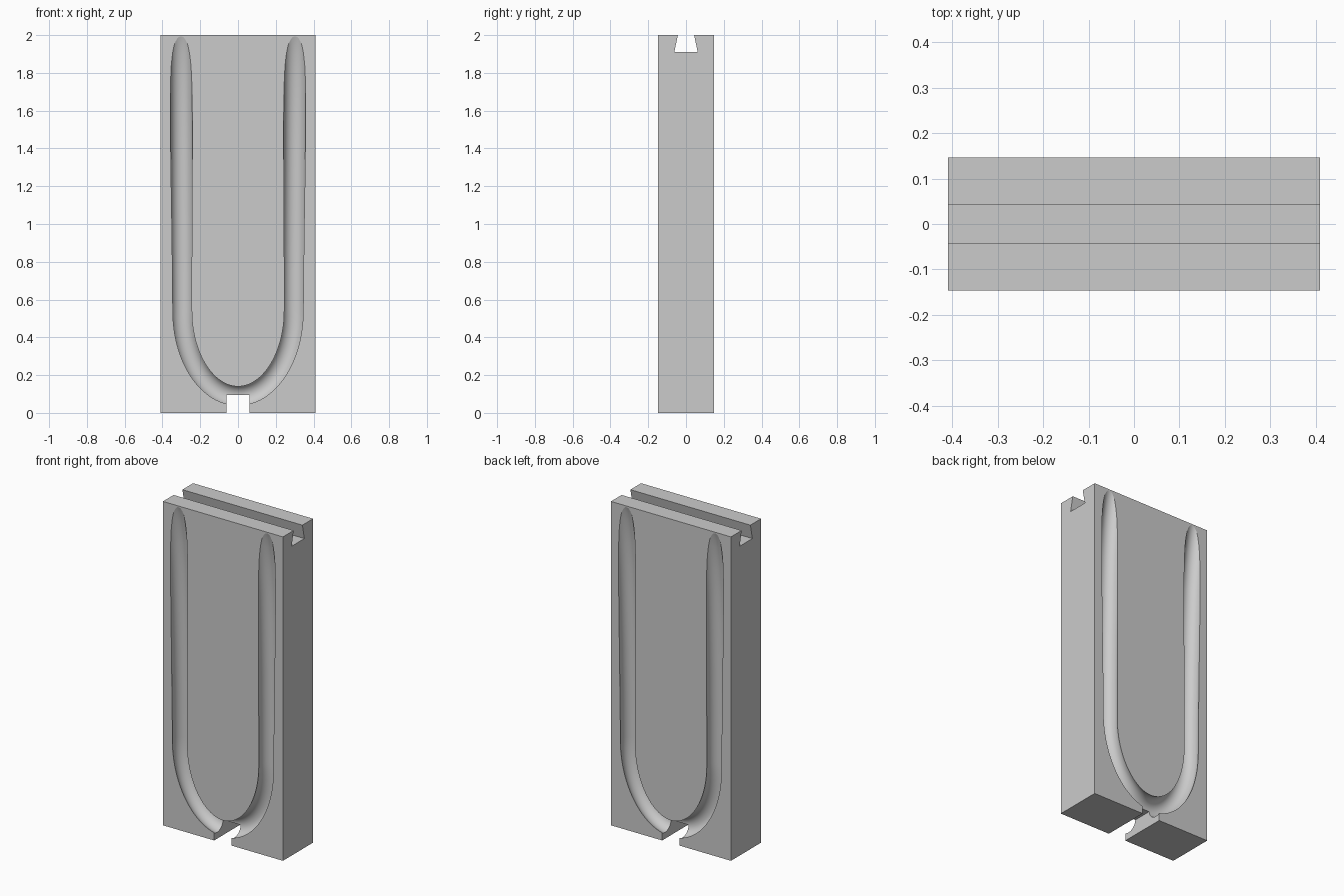
import bpy, bmesh, math
from mathutils import Vector

if "Cube" in bpy.data.objects:
    bpy.data.objects.remove(bpy.data.objects["Cube"])

HALF_W, HALF_D, HEIGHT = 0.41, 0.147, 2.0
TUBE_R, SIDES = 0.058, 48

grey = bpy.data.materials.new("plain grey")
grey.use_nodes = True
grey.diffuse_color = (0.6, 0.6, 0.6, 1)
grey.node_tree.nodes["Principled BSDF"].inputs["Base Color"].default_value = grey.diffuse_color


def make_object(name, bm):
    bmesh.ops.recalc_face_normals(bm, faces=bm.faces)
    mesh = bpy.data.meshes.new(name)
    bm.to_mesh(mesh)
    bm.free()
    mesh.materials.append(grey)
    obj = bpy.data.objects.new(name, mesh)
    bpy.context.collection.objects.link(obj)
    return obj


def extrude_along(name, points, offset):
    bm = bmesh.new()
    face = bm.faces.new([bm.verts.new(p) for p in points])
    new = bmesh.ops.extrude_face_region(bm, geom=[face])["geom"]
    bmesh.ops.translate(bm, vec=offset, verts=[v for v in new if isinstance(v, bmesh.types.BMVert)])
    return make_object(name, bm)


# Block with a dovetail rail slot along its top
half = [(HALF_D, 0), (HALF_D, HEIGHT), (0.043, HEIGHT), (0.062, 1.91)]
outline = half + [(-y, z) for y, z in reversed(half)]
block = extrude_along("channel_block", [(-HALF_W, y, z) for y, z in outline], (2 * HALF_W, 0, 0))

# Notch through the bottom
notch = extrude_along("notch_cutter",
                      [(-0.06, -0.3, -0.1), (0.06, -0.3, -0.1), (0.06, -0.3, 0.095), (-0.06, -0.3, 0.095)],
                      (0, 0.6, 0))

# Half of the U path as (x, z, sunk depth): elliptical bend, then a leg rising out of the face
half_path = []
for i in range(25):
    a = math.pi / 2 * i / 24
    half_path.append((0.295 * math.sin(a), 0.54 - 0.45 * math.cos(a), 0.029))
for z, sunk in [(0.8, 0.027), (1.1, 0.021), (1.4, 0.01), (1.6, 0), (1.75, -0.014),
                (1.83, -0.024), (1.9, -0.036), (1.95, -0.046), (1.99, -0.057), (2.03, -0.07)]:
    half_path.append((0.295 + 0.007 * (z - 0.54) / 1.45, z, sunk))
path = [(-x, z, s) for x, z, s in reversed(half_path[1:])] + half_path


def groove_cutter(name, side):
    bm = bmesh.new()
    rings = []
    for i, (x, z, sunk) in enumerate(path):
        a, b = path[max(i - 1, 0)], path[min(i + 1, len(path) - 1)]
        normal = Vector((a[1] - b[1], 0, b[0] - a[0])).normalized()
        centre = Vector((x, side * (HALF_D - sunk), z))
        ring = []
        for k in range(SIDES):
            t = 2 * math.pi * (k + 0.5) / SIDES
            ring.append(bm.verts.new(centre + TUBE_R * (math.cos(t) * normal + Vector((0, math.sin(t), 0)))))
        rings.append(ring)
    for r, s in zip(rings, rings[1:]):
        for k in range(SIDES):
            n = (k + 1) % SIDES
            bm.faces.new((r[k], r[n], s[n], s[k]))
    bm.faces.new(rings[0])
    bm.faces.new(rings[-1])
    return make_object(name, bm)


# Cut the U channel into both faces, then the notch
cutters = [groove_cutter("front_groove_cutter", -1), groove_cutter("back_groove_cutter", 1), notch]
bpy.ops.object.select_all(action='DESELECT')
bpy.context.view_layer.objects.active = block
block.select_set(True)
for cutter in cutters:
    cutter.hide_render = True
    mod = block.modifiers.new(cutter.name, 'BOOLEAN')
    mod.operation = 'DIFFERENCE'
    mod.solver = 'EXACT'
    mod.object = cutter
    bpy.ops.object.modifier_apply(modifier=mod.name)
for cutter in cutters:
    bpy.data.objects.remove(cutter)

# Smooth channels, flat outer faces
bpy.ops.object.shade_smooth_by_angle(angle=math.radians(30))
for poly in block.data.polygons:
    if abs(poly.normal.y) > 0.999 and abs(abs(poly.center.y) - HALF_D) < 0.001:
        poly.use_smooth = False
